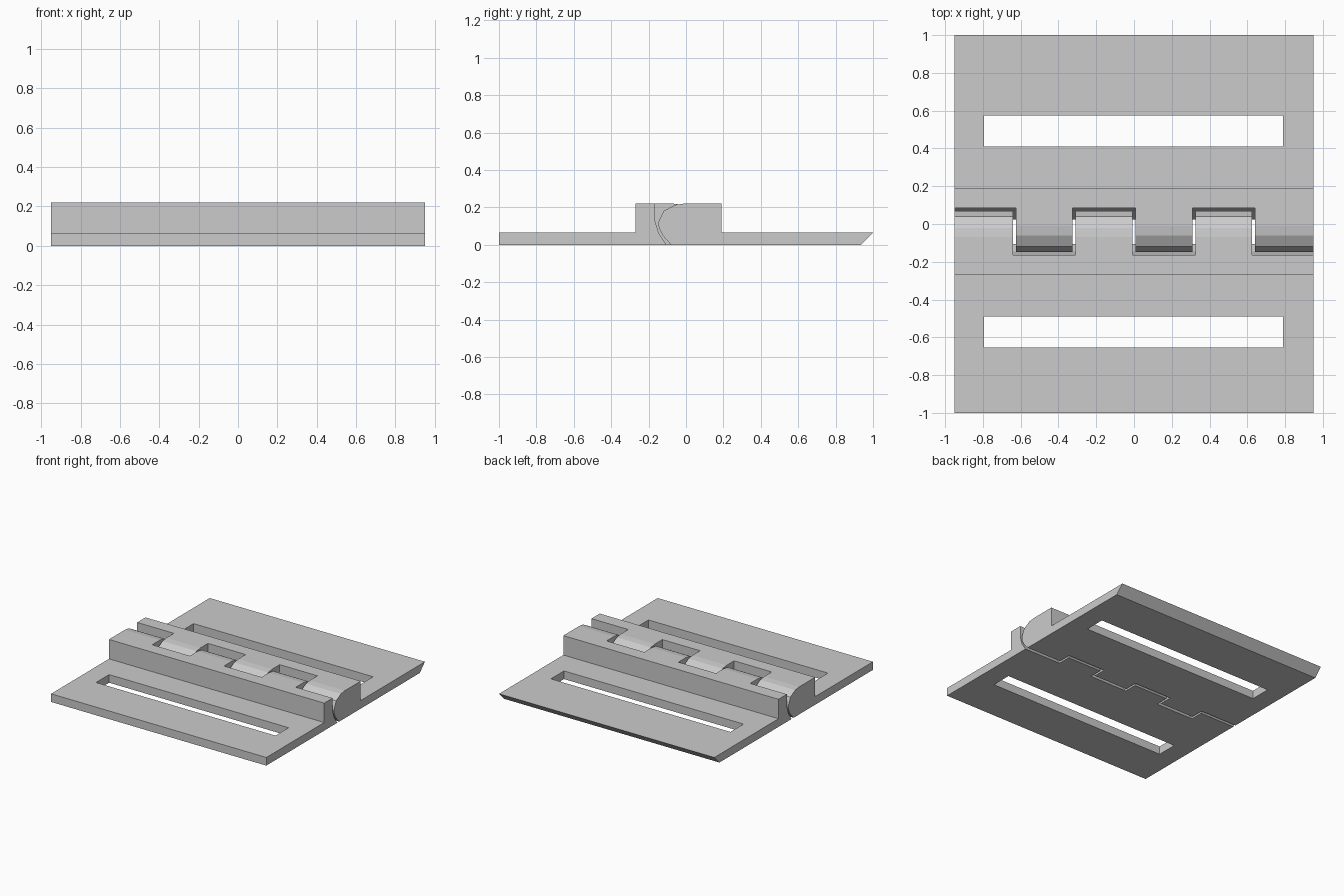
import bpy
import bmesh

cube = bpy.data.objects.get("Cube")
if cube:
    bpy.data.objects.remove(cube, do_unlink=True)

HALF = 0.95       # half width of the hinge
AXIS = -0.04      # y of the pivot line
TOP = 0.22        # barrel height
PLATE = 0.065     # plate thickness
GAP = 0.008       # half the clearance between knuckles
PITCH = 2 * HALF / 6

grey = bpy.data.materials.new("light_grey_plastic")
grey.use_nodes = True
colour = (0.6, 0.6, 0.6, 1)
grey.diffuse_color = colour
grey.node_tree.nodes["Principled BSDF"].inputs["Base Color"].default_value = colour


def extrude_profile(name, profile, side, spans):
    """Extrude a (distance from pivot, height) profile along each x span."""
    bm = bmesh.new()
    for x0, x1 in spans:
        verts = [bm.verts.new((x0, AXIS + side * d, z)) for d, z in profile]
        face = bm.faces.new(verts)
        new = bmesh.ops.extrude_face_region(bm, geom=[face])["geom"]
        moved = [g for g in new if isinstance(g, bmesh.types.BMVert)]
        bmesh.ops.translate(bm, verts=moved, vec=(x1 - x0, 0, 0))
    bmesh.ops.recalc_face_normals(bm, faces=bm.faces)
    mesh = bpy.data.meshes.new(name)
    bm.to_mesh(mesh)
    bm.free()
    mesh.materials.append(grey)
    obj = bpy.data.objects.new(name, mesh)
    bpy.context.collection.objects.link(obj)
    return obj


def add_boolean(obj, other, operation):
    mod = obj.modifiers.new(operation.lower(), "BOOLEAN")
    mod.operation = operation
    mod.solver = "EXACT"
    mod.object = other
    other.hide_render = True
    other.hide_viewport = True
    other.hide_set(True)


# Rounded pocket that clears the opposite knuckles
pocket = [(0.125, TOP), (0.125, 0.125), (0.105, 0.06), (0.065, 0)]
# Faceted knuckle wrapped around the pivot, ending at the pocket wall
knuckle = pocket + [(-0.04, 0), (-0.085, 0.05), (-0.105, 0.09), (-0.108, 0.12),
                    (-0.08, 0.18), (-0.02, 0.213), (0.03, TOP)]


def build_leaf(label, side, end_top, end_bottom, first):
    # Plate with the raised block beside the pivot
    body = pocket + [(end_bottom, 0), (end_top, PLATE), (0.23, PLATE), (0.23, TOP)]
    leaf = extrude_profile(label + "_leaf", body, side, [(-HALF, HALF)])

    # Long mounting slot through the plate
    slot = [(0.45, -0.1), (0.615, -0.1), (0.615, 0.2), (0.45, 0.2)]
    cutter = extrude_profile(label + "_slot_cutter", slot, side, [(-0.795, 0.79)])
    add_boolean(leaf, cutter, "DIFFERENCE")

    # Every second knuckle belongs to this leaf
    spans = []
    for i in range(first, 6, 2):
        x0 = -HALF + i * PITCH
        spans.append((x0 + (GAP if i > 0 else 0),
                      x0 + PITCH - (GAP if i < 5 else 0)))
    extrude_profile(label + "_knuckles", knuckle, side, spans)


build_leaf("front", -1, 0.96, 0.96, 0)
build_leaf("back", 1, 1.04, 0.975, 1)
